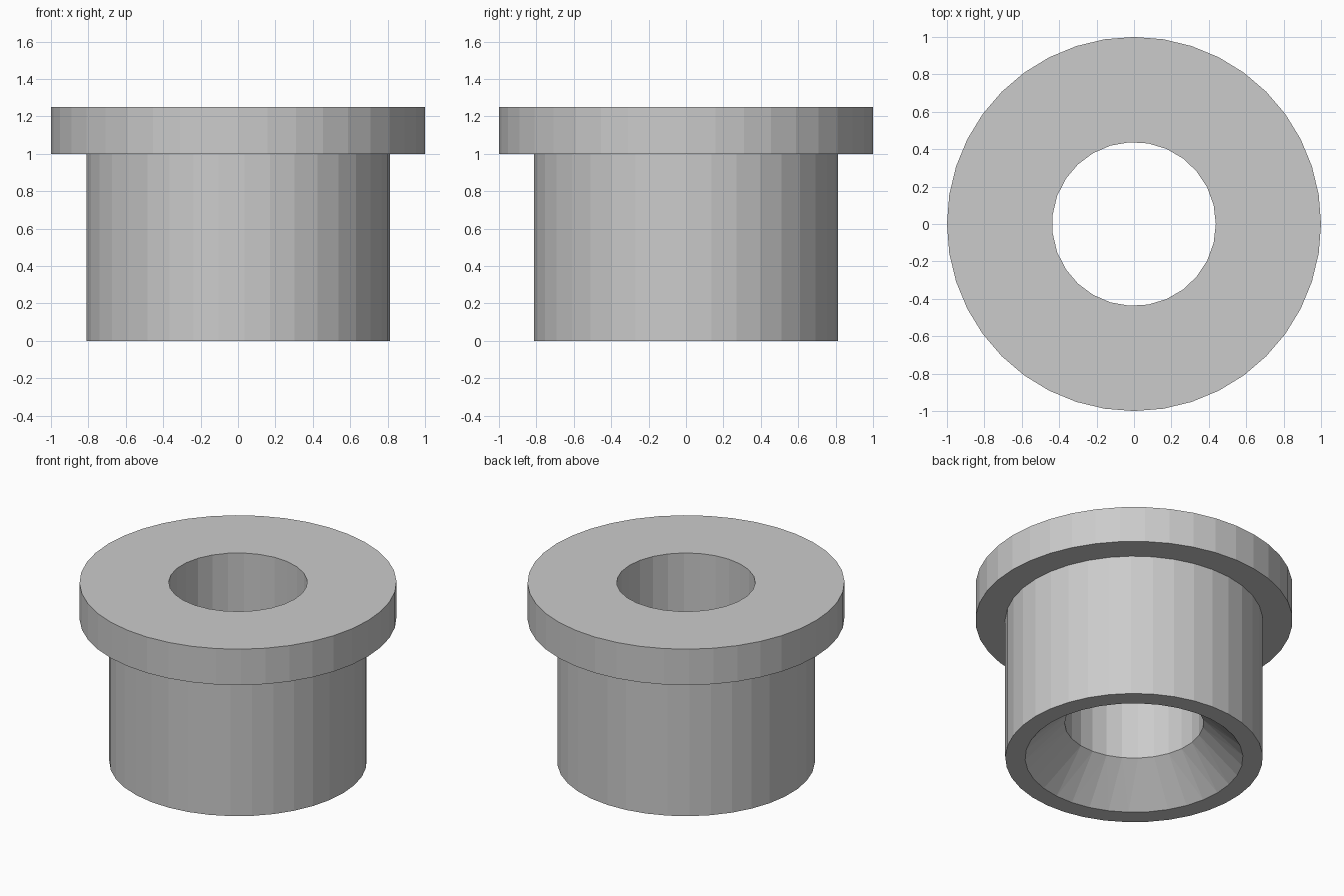
import bpy, bmesh
from math import cos, sin, tau

cube = bpy.data.objects.get("Cube")
if cube:
    bpy.data.objects.remove(cube)

# Plain grey material
grey = bpy.data.materials.new("plain grey")
grey.use_nodes = True
colour = (0.6, 0.6, 0.6, 1)
grey.diffuse_color = colour
grey.node_tree.nodes["Principled BSDF"].inputs["Base Color"].default_value = colour

# Closed profile: radius, height, number of sides
profile = [
    (1.0, 1.25, 40),       # flange top rim
    (1.0, 1.0, 40),        # flange lower rim
    (0.8125, 1.0, 37),     # top of sleeve
    (0.8125, 0.0, 37),     # foot of sleeve
    (0.6875, 0.0, 34),     # countersink mouth
    (0.4375, 0.25, 27),    # countersink throat
    (0.4375, 1.25, 27),    # bore top
]


def ring(bm, radius, z, sides):
    return [bm.verts.new((radius * cos(tau * i / sides), radius * sin(tau * i / sides), z))
            for i in range(sides)]


def join(bm, a, b):
    """Fill between two rings, with triangles where their side counts differ."""
    na, nb = len(a), len(b)
    if na == nb:
        for i in range(na):
            j = (i + 1) % na
            bm.faces.new((a[i], a[j], b[j], b[i]))
        return
    i = j = 0
    while i < na or j < nb:
        if j == nb or (i < na and (i + 1) / na <= (j + 1) / nb):
            bm.faces.new((a[i % na], a[(i + 1) % na], b[j % nb]))
            i += 1
        else:
            bm.faces.new((a[i % na], b[(j + 1) % nb], b[j % nb]))
            j += 1


# Flanged bushing
bm = bmesh.new()
rings = [ring(bm, *p) for p in profile]
for k, a in enumerate(rings):
    join(bm, a, rings[(k + 1) % len(rings)])
bmesh.ops.recalc_face_normals(bm, faces=bm.faces[:])
mesh = bpy.data.meshes.new("flanged_bushing")
bm.to_mesh(mesh)
bm.free()
mesh.materials.append(grey)
bushing = bpy.data.objects.new("flanged_bushing", mesh)
bpy.context.collection.objects.link(bushing)
